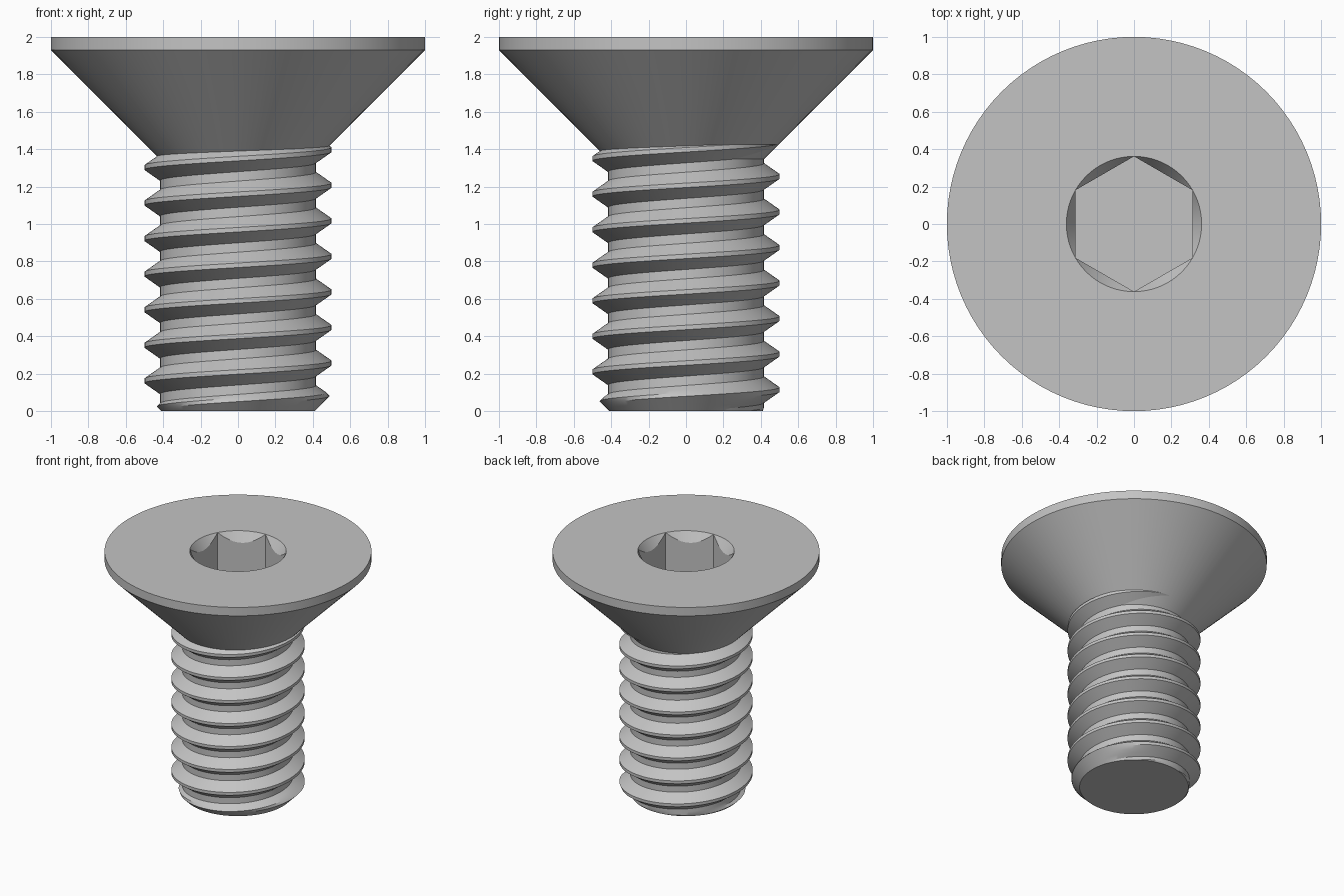
import bpy, bmesh, math

cube = bpy.data.objects.get("Cube")
if cube:
    bpy.data.objects.remove(cube, do_unlink=True)

SEGMENTS = 96
PITCH = 0.19
CREST_R, ROOT_R, TIP_R = 0.5, 0.417, 0.41
SHANK_TOP = 1.425

steel = bpy.data.materials.new("grey steel")
steel.use_nodes = True
grey = (0.55, 0.55, 0.55, 1)
steel.diffuse_color = grey
steel.node_tree.nodes["Principled BSDF"].inputs["Base Color"].default_value = grey


def bridge(bm, rows):
    """Join consecutive rows of vertices with quads."""
    for a, b in zip(rows, rows[1:]):
        for j in range(len(a) - 1):
            bm.faces.new((a[j], a[j + 1], b[j + 1], b[j]))


def finish(bm, name):
    """Clean the mesh, close it and add it as a smooth object."""
    bmesh.ops.remove_doubles(bm, verts=bm.verts, dist=0.0002)
    bmesh.ops.holes_fill(bm, edges=[e for e in bm.edges if e.is_boundary], sides=0)
    bmesh.ops.recalc_face_normals(bm, faces=bm.faces)
    mesh = bpy.data.meshes.new(name)
    bm.to_mesh(mesh)
    bm.free()
    mesh.materials.append(steel)
    obj = bpy.data.objects.new(name, mesh)
    bpy.context.collection.objects.link(obj)
    bpy.ops.object.select_all(action='DESELECT')
    obj.select_set(True)
    bpy.context.view_layer.objects.active = obj
    bpy.ops.object.shade_smooth_by_angle(angle=math.radians(25))


def polar(r, angle, z):
    return (r * math.cos(angle), r * math.sin(angle), z)


# Threaded shank: a right-handed helical sweep of one tooth profile
crest, flank = 0.012, 0.07
steps = [k / 3 for k in range(4)]
rise = [(-flank + (flank - crest) * t, ROOT_R + (CREST_R - ROOT_R) * t) for t in steps]
tooth = [(-PITCH / 2, ROOT_R)] + rise + [(-z, r) for z, r in reversed(rise)] + [(PITCH / 2, ROOT_R)]

bm = bmesh.new()
rows = []
for i in range(10 * SEGMENTS + 1):
    angle = math.tau * i / SEGMENTS
    base = 0.067 + PITCH * (i / SEGMENTS - 2)
    rows.append([bm.verts.new(polar(r, angle, base + z)) for z, r in tooth])
bridge(bm, rows)
bmesh.ops.remove_doubles(bm, verts=bm.verts, dist=0.0002)
for height, up in ((0, -1), (SHANK_TOP, 1)):
    bmesh.ops.bisect_plane(bm, geom=bm.verts[:] + bm.edges[:] + bm.faces[:],
                           plane_co=(0, 0, height), plane_no=(0, 0, up), clear_outer=True)
# Chamfer the tip
for v in bm.verts:
    r = v.co.xy.length
    limit = TIP_R + v.co.z
    if r > limit:
        v.co.x *= limit / r
        v.co.y *= limit / r
finish(bm, "threaded_shank")

# Countersunk head with a hexagonal socket, revolved from rings
FLAT_R = 0.313
CORNER_R = FLAT_R / math.cos(math.pi / 6)


def hex_radius(angle):
    sector = math.pi / 3
    return FLAT_R / math.cos((angle + sector / 2) % sector - sector / 2)


bm = bmesh.new()
rows = []
for i in range(SEGMENTS + 1):
    a = math.tau * i / SEGMENTS
    h = hex_radius(a)
    ring = [(ROOT_R, 1.347), (1, 1.93), (1, 2), (CORNER_R, 2),
            (h, 2 - 1.6 * (CORNER_R - h)), (h, 1.5)]
    rows.append([bm.verts.new(polar(r, a, z)) for r, z in ring])
bridge(bm, rows)
finish(bm, "countersunk_head")
